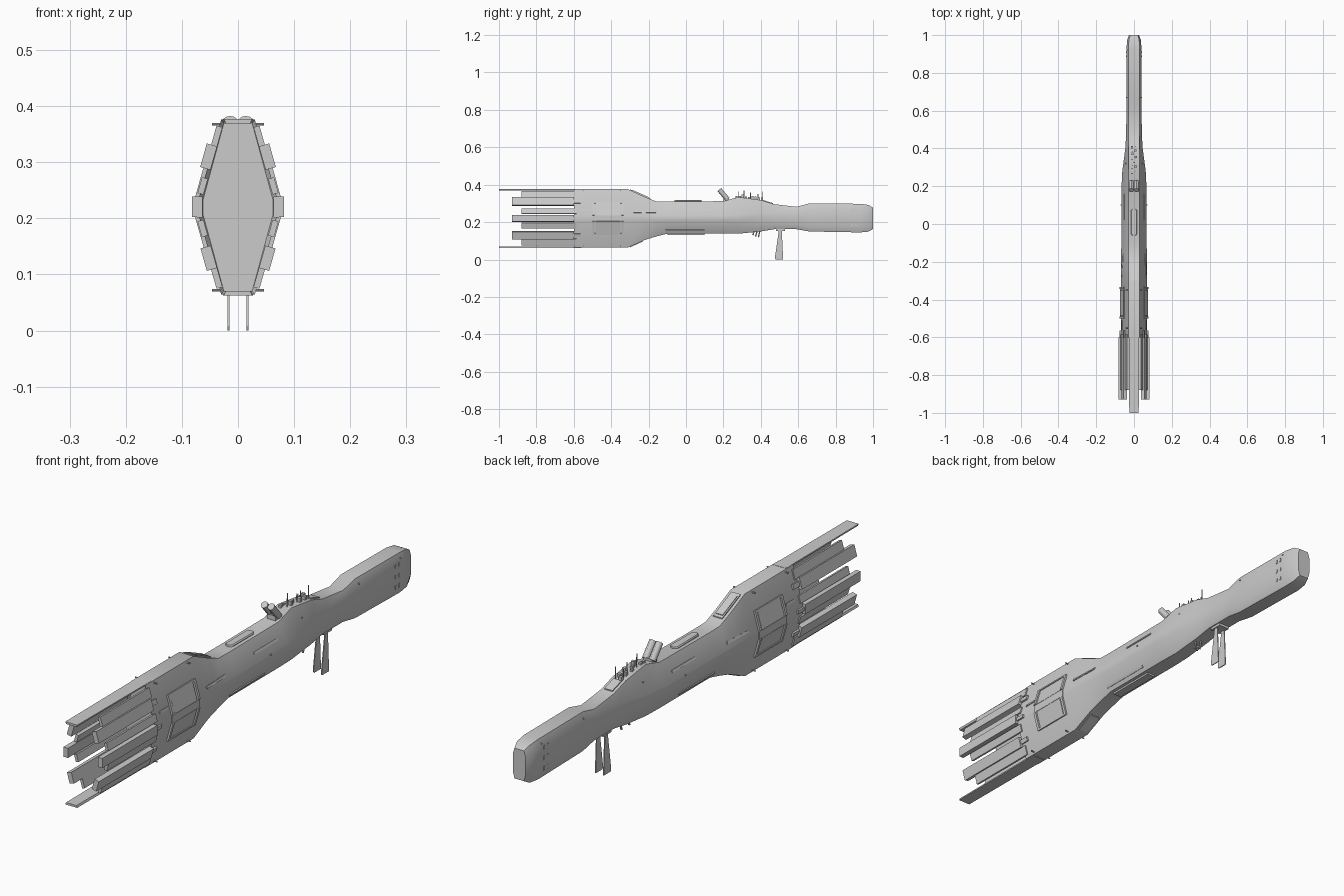
import bpy, bmesh, math, random
from mathutils import Vector

cube = bpy.data.objects.get("Cube")
if cube:
    bpy.data.objects.remove(cube, do_unlink=True)

grey = bpy.data.materials.new("hull_grey")
grey.use_nodes = True
grey.diffuse_color = (0.6, 0.6, 0.6, 1)
grey.node_tree.nodes["Principled BSDF"].inputs["Base Color"].default_value = (0.6, 0.6, 0.6, 1)
parts = []


def loft(name, rings, recess=None):
    """Skin a list of point rings and cap both ends."""
    bm = bmesh.new()
    loops = [[bm.verts.new(p) for p in ring] for ring in rings]
    for a, b in zip(loops, loops[1:]):
        for i in range(len(a)):
            j = (i + 1) % len(a)
            bm.faces.new((a[i], a[j], b[j], b[i]))
    first = bm.faces.new(loops[0])
    bm.faces.new(loops[-1])
    bmesh.ops.recalc_face_normals(bm, faces=bm.faces[:])
    if recess:
        bmesh.ops.inset_region(bm, faces=[first], thickness=recess[0], depth=0)
        bmesh.ops.translate(bm, verts=first.verts[:], vec=(0, recess[1], 0))
    mesh = bpy.data.meshes.new(name)
    bm.to_mesh(mesh)
    bm.free()
    mesh.materials.append(grey)
    obj = bpy.data.objects.new(name, mesh)
    bpy.context.collection.objects.link(obj)
    parts.append(obj)
    return obj


def box(name, c, size):
    x, y, z = (s / 2 for s in size)
    corners = ((-x, -y), (x, -y), (x, y), (-x, y))
    return loft(name, [[(c[0] + u, c[1] + v, c[2] + w) for u, v in corners] for w in (-z, z)])


def rod(name, a, b, r, sides=6):
    a, b = Vector(a), Vector(b)
    turn = (b - a).to_track_quat('Z', 'Y')
    circle = [turn @ Vector((r * math.cos(t), r * math.sin(t), 0))
              for t in (2 * math.pi * i / sides for i in range(sides))]
    return loft(name, [[p + v for v in circle] for p in (a, b)])


# Hull stations: y, top z, top half width, upper/lower flank z, flank half width, bottom z, bottom half width
STATIONS = [
    (-.60, .376, .030, .235, .205, .070, .064, .030),
    (-.31, .376, .030, .235, .205, .070, .064, .030),
    (-.22, .335, .030, .235, .205, .069, .105, .030),
    (-.16, .311, .030, .235, .205, .068, .123, .030),
    (-.10, .310, .030, .235, .205, .067, .138, .030),
    (.20, .312, .030, .235, .205, .066, .138, .030),
    (.28, .334, .028, .240, .200, .062, .138, .028),
    (.40, .318, .028, .250, .195, .046, .150, .027),
    (.47, .296, .028, .252, .190, .042, .162, .027),
    (.59, .282, .028, .255, .186, .040, .162, .027),
    (.66, .300, .030, .272, .175, .040, .150, .029),
    (.93, .298, .030, .270, .175, .040, .145, .029),
    (.975, .292, .027, .264, .180, .036, .149, .026),
    (1.0, .278, .020, .255, .190, .027, .163, .020),
]


def station(y):
    if y <= STATIONS[0][0]:
        return STATIONS[0]
    for a, b in zip(STATIONS, STATIONS[1:]):
        if y <= b[0]:
            t = (y - a[0]) / (b[0] - a[0])
            return [p + (q - p) * t for p, q in zip(a, b)]
    return STATIONS[-1]


def hull_x(y, z):
    _, zt, wt, zu, zl, wm, zb, wb = station(y)
    outline = [(zb, wb), (zl, wm), (zu, wm), (zt, wt)]
    for (z0, w0), (z1, w1) in zip(outline, outline[1:]):
        if z <= z1:
            return w0 + (w1 - w0) * (z - z0) / (z1 - z0)
    return wt


def ring(s):
    y, zt, wt, zu, zl, wm, zb, wb = s
    right = [(wb, y, zb), (wm, y, zl), (wm, y, zu), (wt, y, zt)]
    return right + [(-x, v, z) for x, v, z in reversed(right)]


def plate(name, y0, y1, z0, z1, thick, sink=.004):
    """Raised plate following the hull flank, on both sides."""
    for side, label in ((1, "left"), (-1, "right")):
        inner, outer = [], []
        for y, z in ((y0, z0), (y1, z0), (y1, z1), (y0, z1)):
            m = (hull_x(y, z1) - hull_x(y, z0)) / (z1 - z0)
            n = Vector((1, 0, -m)).normalized()
            p = Vector((hull_x(y, z), y, z))
            for out, d in ((inner, -sink), (outer, thick)):
                q = p + n * d
                out.append((q.x * side, q.y, q.z))
        loft(f"{label}_{name}", [inner, outer])


def top_plate(name, y0, y1, w, thick, upper=True):
    """Raised plate following the roof or the belly."""
    k, d = (1, 1) if upper else (6, -1)
    rings = []
    for h in (-.003, thick):
        rings.append([(x, y, station(y)[k] + d * h)
                      for x, y in ((-w, y0), (w, y0), (w, y1), (-w, y1))])
    loft(name, rings)


loft("hull", [ring(s) for s in STATIONS], recess=(.008, .012))

# Long stern fins above and below
for label, z, d in (("upper", .377, -1), ("lower", .063, 1)):
    rings = []
    for y, w in ((-1, .022), (-.6, .024), (-.56, .024)):
        rings.append([(-w - .003, y, z), (w + .003, y, z), (w, y, z + d * .008), (-w, y, z + d * .008)])
    loft(label + "_stern_fin", rings)

# Stern slabs: long outer bars and shorter bars between them
for i, (z0, z1) in enumerate(((.110, .150), (.202, .239), (.288, .330))):
    plate(f"long_slab_{i}", -.93, -.60, z0, z1, .013, .006)
    plate(f"slab_root_{i}", -.60, -.565, z0 + .012, z1 - .012, .007)
for i, (z0, z1) in enumerate(((.076, .112), (.168, .196), (.244, .272), (.328, .364))):
    plate(f"short_slab_{i}", -.88, -.585, z0, z1, .005, .006)

# Framed flank hatches, folded over the waist of the hull
for i, (z0, z1) in enumerate(((.137, .205), (.235, .303))):
    plate(f"hatch_{i}", -.485, -.35, z0, z1, .004)
    for j, y in enumerate((-.50, -.345)):
        plate(f"hatch_post_{i}_{j}", y, y + .011, z0, z1, .007)
plate("hatch_waist", -.50, -.334, .205, .235, .004)
for i, z in enumerate((.134, .300)):
    plate(f"hatch_rail_{i}", -.50, -.334, z, z + .007, .007)

# Thin flank strips
for i, (y0, y1, z) in enumerate(((-.28, -.16, .25), (-.11, .10, .152), (.02, .16, .262), (-.56, -.51, .262))):
    plate(f"flank_strip_{i}", y0, y1, z, z + .008, .003)

# Roof and belly panels
top_plate("roof_ramp_frame", -.30, -.19, .019, .004)
top_plate("roof_ramp_hatch", -.29, -.20, .014, .007)
top_plate("belly_ramp_frame", -.30, -.23, .019, .004, False)
top_plate("belly_rail", -.10, .10, .017, .007, False)
top_plate("foredeck_frame", .41, .465, .017, .004)
pill = [(.017 * math.cos(t), .01 + (.055 if math.sin(t) >= 0 else -.055) + .017 * math.sin(t))
        for t in (2 * math.pi * i / 16 for i in range(16))]
loft("roof_blister", [[(x * s, y, z) for x, y in pill] for z, s in ((.306, 1), (.313, 1), (.317, .8))])

# Twin launcher
box("launcher_base", (0, .215, .32), (.036, .03, .02))
for s, label in ((1, "left"), (-1, "right")):
    rod(label + "_launcher_tube", (s * .014, .222, .322), (s * .014, .178, .374), .013, 12)

# Bridge deck clutter and masts
random.seed(4)
for i in range(9):
    y = .27 + i * .017
    h = random.uniform(.008, .02)
    x = random.uniform(-.013, .013)
    box(f"deck_block_{i}", (x, y, station(y)[1] + h / 2 - .003), (random.uniform(.007, .016), .012, h))
for i, (x, y, h) in enumerate(((.010, .28, .03), (-.010, .31, .038), (.006, .345, .032), (-.008, .385, .03), (.009, .41, .05))):
    z = station(y)[1]
    rod(f"mast_{i}", (x, y, z - .005), (x, y, z + h), .002)

# Belly sensors
for i, (x, y, h) in enumerate(((-.012, .365, .016), (.012, .38, .024), (0, .395, .03))):
    z = station(y)[6]
    rod(f"belly_sensor_{i}", (x, y, z + .004), (x, y - .008, z - h), .004)

# Hanging twin vanes, wider toward the tip
box("vane_mount", (0, .505, .158), (.046, .05, .012))
for s, label in ((1, "left"), (-1, "right")):
    x = s * .017
    rings = []
    for z, y0, y1 in ((.160, .497, .512), (.008, .475, .519), (0, .479, .519)):
        rings.append([(x - .0018, y0, z), (x + .0018, y0, z), (x + .0018, y1, z), (x - .0018, y1, z)])
    loft(label + "_hanging_vane", rings)

# Nose slots and small hull thrusters
for i, z in enumerate((.183, .222, .262)):
    for j, y in enumerate((.885, .905)):
        plate(f"nose_slot_{i}_{j}", y, y + .007, z - .007, z + .007, .002)
for i, (y, z) in enumerate(((-.55, .368), (-.55, .072), (-.35, .368), (-.35, .072), (.10, .235), (.32, .285), (.67, .280), (.92, .280))):
    for s, label in ((1, "left"), (-1, "right")):
        x = hull_x(y, z)
        reach = .014 if y < -.3 else .004
        rod(f"{label}_thruster_{i}", (s * (x - .004), y, z), (s * (x + reach), y, z), .0025)

# Smooth the gentle curves, keep hard edges
bpy.ops.object.select_all(action='DESELECT')
for obj in parts:
    obj.select_set(True)
bpy.context.view_layer.objects.active = parts[0]
bpy.ops.object.shade_smooth_by_angle(angle=math.radians(30))
